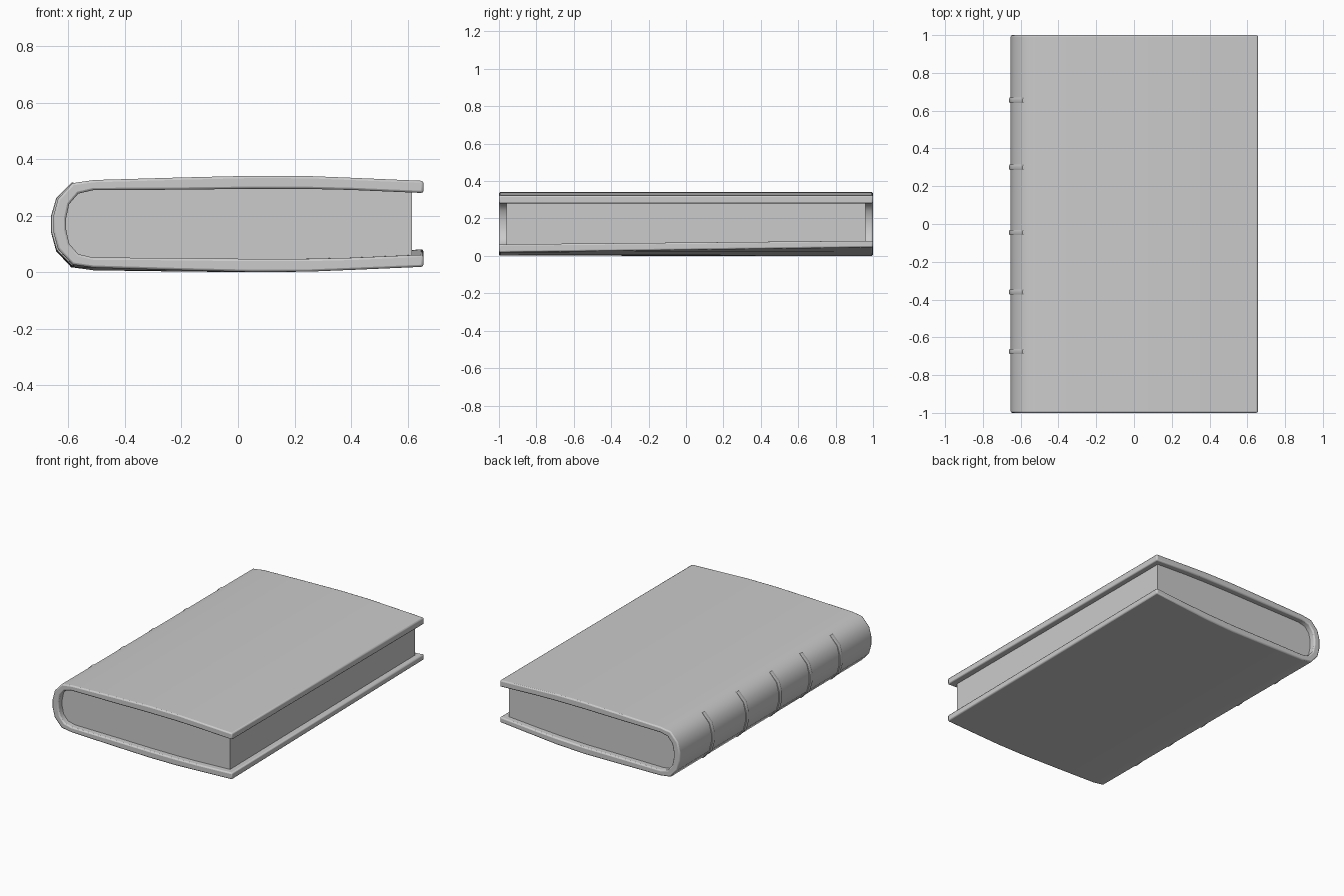
import bpy, bmesh

if "Cube" in bpy.data.objects:
    bpy.data.objects.remove(bpy.data.objects["Cube"])

MID = 0.171  # height of the book's centre plane

# Half profiles (x, height above centre plane), fore-edge to spine
OUTER = [(0.656, .152), (0.4, .163), (0.25, .169), (0.05, .170), (-0.2, .164),
         (-0.51, .155), (-0.585, .144), (-0.637, .088), (-0.653, .028)]
INNER = [(0.656, .109), (0.4, .120), (0.25, .1235), (0.05, .124), (-0.2, .121),
         (-0.513, .119), (-0.565, .107), (-0.597, .070), (-0.608, .020)]


def full(half):
    return half + [(x, -h) for x, h in reversed(half)]


def warp(x, y, h):
    """Place a profile point; the lower cover twists slightly toward the back."""
    z = MID + h
    if h < 0:
        lift = 0.027 * (x - 0.1) / 0.556 if x > 0.1 else 0.010 * (x - 0.1) / 0.65
        z += lift * min(1, -h / 0.15) * (y + 1) / 2
    return (x, y, z)


def finish(name, bm, bevel=0):
    bmesh.ops.recalc_face_normals(bm, faces=bm.faces)
    mesh = bpy.data.meshes.new(name)
    bm.to_mesh(mesh)
    bm.free()
    ob = bpy.data.objects.new(name, mesh)
    bpy.context.collection.objects.link(ob)
    if bevel:
        mod = ob.modifiers.new("soft_edges", 'BEVEL')
        mod.width = bevel
        mod.segments = 2
        mod.limit_method = 'ANGLE'
        mod.angle_limit = 1.05
    bpy.ops.object.select_all(action='DESELECT')
    ob.select_set(True)
    bpy.context.view_layer.objects.active = ob
    bpy.ops.object.shade_smooth_by_angle(angle=0.75)
    return ob


# Wrap-around cover: outer and inner strips joined at both ends
bm = bmesh.new()
rings = [[bm.verts.new(warp(x, y, h)) for x, h in full(prof)]
         for prof, y in ((OUTER, -1), (INNER, -1), (INNER, 1), (OUTER, 1))]
n = len(rings[0])
for k in range(4):
    a, b = rings[k], rings[(k + 1) % 4]
    for i in range(n - 1):
        bm.faces.new((a[i], a[i + 1], b[i + 1], b[i]))
for i in (0, n - 1):
    bm.faces.new([r[i] for r in rings])
finish("cover", bm, 0.008)

# Page block, set just into the cover lining
bm = bmesh.new()
pages = full([(min(x, 0.618) - 0.003, h + 0.003) for x, h in INNER])
front, back = [[bm.verts.new(warp(x, y, h)) for x, h in pages] for y in (-0.96, 0.96)]
for i in range(n):
    j = (i + 1) % n
    bm.faces.new((front[i], front[j], back[j], back[i]))
bm.faces.new(front)
bm.faces.new(back)
finish("pages", bm)

# Raised spine bands, fading into the cover at both ends
BAND = [(-0.565, .144), (-0.589, .146), (-0.643, .091), (-0.661, .029)]
for num, yc in enumerate((0.655, 0.30, -0.045, -0.36, -0.675)):
    bm = bmesh.new()
    path = full(BAND)
    loops = []
    for x, h in path:
        section = [(0.025, -0.016), (0.002, -0.014), (0, -0.008),
                   (0, 0.008), (0.002, 0.014), (0.025, 0.016)]
        loops.append([bm.verts.new(warp(x + dx, yc + dy, h * (1 - dx * 3)))
                      for dx, dy in section])
    for a, b in zip(loops, loops[1:]):
        for i in range(6):
            j = (i + 1) % 6
            bm.faces.new((a[i], a[j], b[j], b[i]))
    bm.faces.new(loops[0])
    bm.faces.new(loops[-1])
    finish(f"spine_band_{num + 1}", bm)
